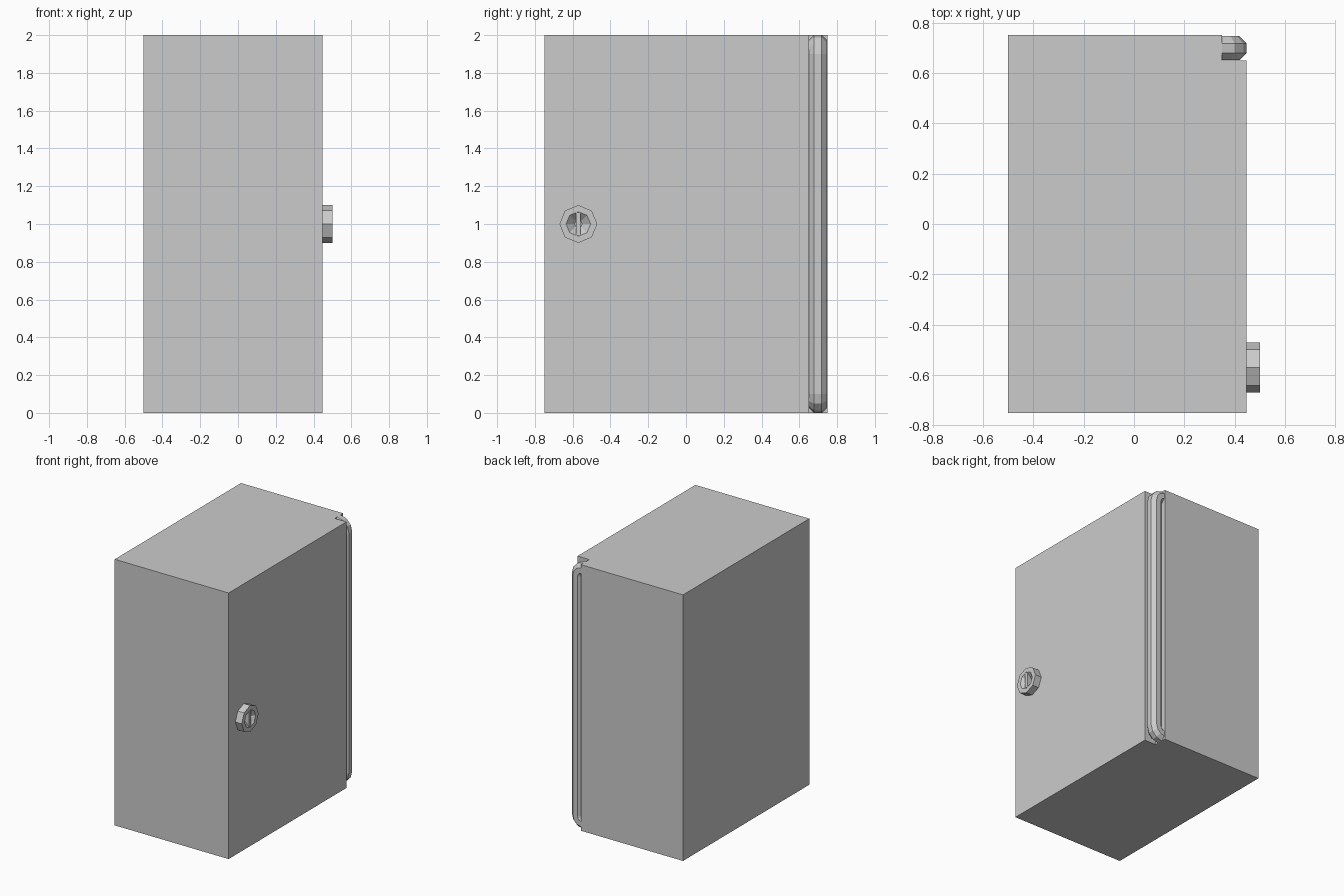
import bpy, bmesh
from math import sin, cos, radians

if "Cube" in bpy.data.objects:
    bpy.data.objects.remove(bpy.data.objects["Cube"])


def make_object(name, bm):
    bmesh.ops.recalc_face_normals(bm, faces=bm.faces[:])
    mesh = bpy.data.meshes.new(name)
    bm.to_mesh(mesh)
    bm.free()
    obj = bpy.data.objects.new(name, mesh)
    bpy.context.collection.objects.link(obj)
    return obj


def box(name, lo, hi):
    bm = bmesh.new()
    bmesh.ops.create_cube(bm, size=1)
    for v in bm.verts:
        v.co = [l + (c + 0.5) * (h - l) for c, l, h in zip(v.co, lo, hi)]
    return make_object(name, bm)


def bridge(bm, a, b):
    n = len(a)
    for i in range(n):
        bm.faces.new((a[i], a[(i + 1) % n], b[(i + 1) % n], b[i]))


# Cabinet body and the narrower door slab that leaves the hinge notch
box("cabinet_body", (-0.5, -0.75, 0), (0.35, 0.75, 2))
box("door", (0.35, -0.75, 0), (0.447, 0.65, 2))

# Octagonal hinge bar: quarter bends into the body at both ends
R, BEND = 0.0475 / cos(radians(22.5)), 0.05
path = [(0.35 + BEND * sin(radians(t)), 1.9 + (BEND + 0.003) * cos(radians(t)), t)
        for t in (0, 30, 60, 90)]
path += [(x, 2 - z, 180 - t) for x, z, t in reversed(path)]
bm = bmesh.new()
rings = []
for x, z, t in path:
    ring = []
    for k in range(8):
        a = radians(22.5 + 45 * k)
        out = R * cos(a)
        ring.append(bm.verts.new((x + out * sin(radians(t)), 0.698 + R * sin(a),
                                  z + out * cos(radians(t)))))
    rings.append(ring)
for a, b in zip(rings, rings[1:]):
    bridge(bm, a, b)
bm.faces.new(rings[0])
bm.faces.new(rings[-1])
make_object("hinge_bar", bm)

# Octagonal lock knob with a sunken conical pit
KY, KZ = -0.57, 1.0
bm = bmesh.new()
rings = []
for x, r in ((0.447, 0.1), (0.5, 0.1), (0.5, 0.065), (0.46, 0.02)):
    rings.append([bm.verts.new((x, KY + r * cos(radians(45 * k)), KZ + r * sin(radians(45 * k))))
                  for k in range(8)])
for a, b in zip(rings, rings[1:]):
    bridge(bm, a, b)
bm.faces.new(rings[0])
bm.faces.new(rings[-1])
make_object("lock_knob", bm)

# Upright grip across the pit
box("knob_grip", (0.455, KY - 0.012, KZ - 0.06), (0.5, KY + 0.012, KZ + 0.06))
